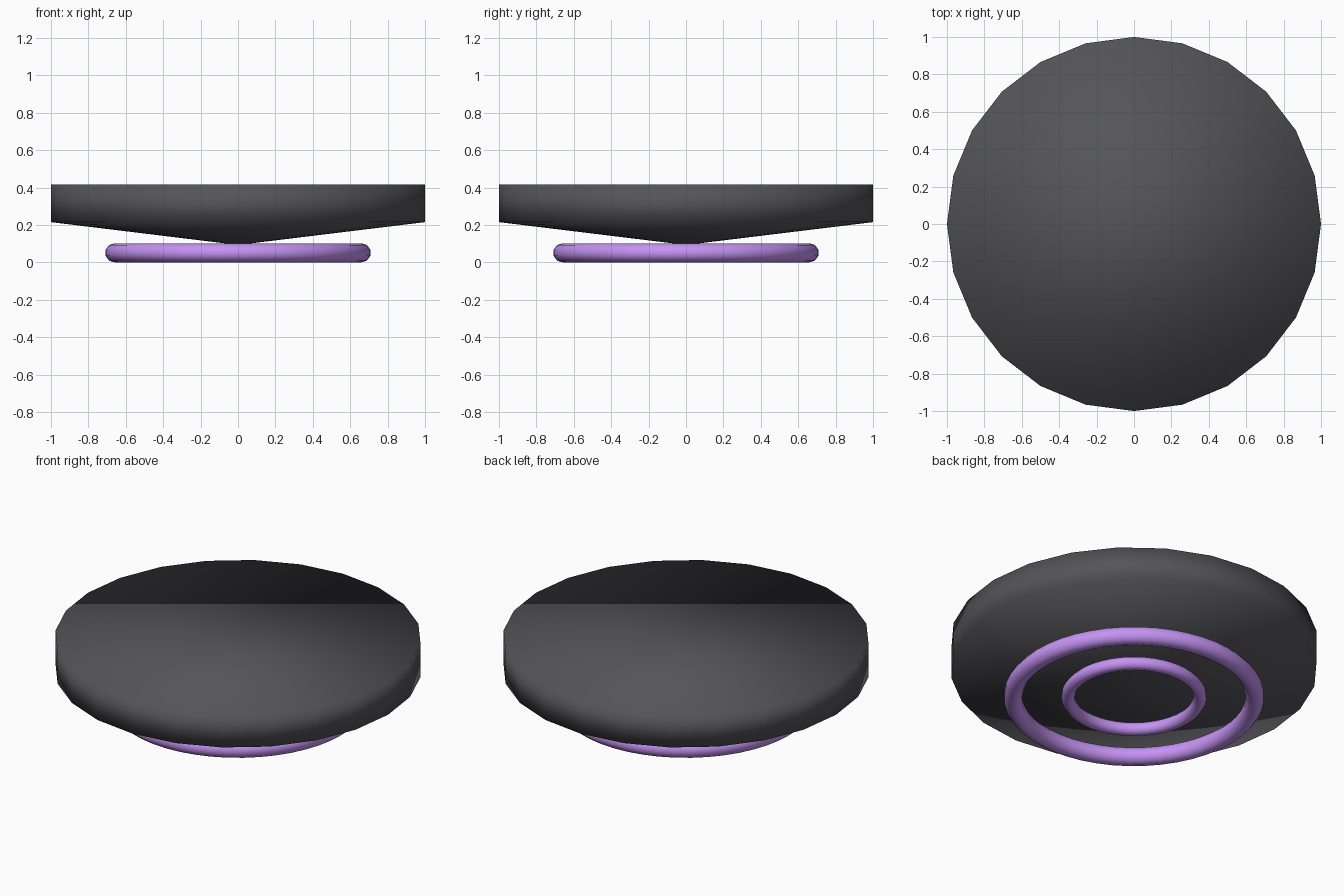
import bpy, bmesh, math

if "Cube" in bpy.data.objects:
    bpy.data.objects.remove(bpy.data.objects["Cube"])


def material(name, rgb):
    mat = bpy.data.materials.new(name)
    mat.diffuse_color = (*rgb, 1)
    mat.use_nodes = True
    mat.node_tree.nodes["Principled BSDF"].inputs["Base Color"].default_value = mat.diffuse_color
    return mat


def lathe(name, profile, sides, closed, mat):
    """Spin an (r, z) profile about the z axis, smooth shaded."""
    bm = bmesh.new()
    rings = []
    for r, z in profile:
        if r == 0:
            rings.append([bm.verts.new((0, 0, z))] * sides)
        else:
            rings.append([bm.verts.new((r * math.cos(2 * math.pi * i / sides),
                                        r * math.sin(2 * math.pi * i / sides), z))
                          for i in range(sides)])
    pairs = list(zip(rings, rings[1:] + rings[:1]))
    for a, b in pairs if closed else pairs[:-1]:
        for i in range(sides):
            j = (i + 1) % sides
            bm.faces.new(dict.fromkeys((a[i], a[j], b[j], b[i])))
    if not closed:
        bm.faces.new(rings[-1])  # flat lid
    bmesh.ops.recalc_face_normals(bm, faces=bm.faces)
    for f in bm.faces:
        f.smooth = True
    mesh = bpy.data.meshes.new(name)
    bm.to_mesh(mesh)
    bm.free()
    mesh.materials.append(mat)
    obj = bpy.data.objects.new(name, mesh)
    bpy.context.collection.objects.link(obj)
    return obj


def ring(name, major, minor, z, mat, n=10):
    section = [(major + minor * math.sin(2 * math.pi * k / n),
                z + minor * math.cos(2 * math.pi * k / n)) for k in range(n)]
    lathe(name, section, 48, True, mat)


dark = material("dark_grey", (0.09, 0.09, 0.1))
purple = material("purple", (0.56, 0.29, 0.9))

# Disc: shallow cone below, straight rim, flat top
lathe("disc_body", [(0, 0.093), (1, 0.215), (1, 0.415)], 24, False, dark)

# Two concentric rings underneath
ring("outer_ring", 0.66, 0.051, 0.051, purple)
ring("inner_ring", 0.36, 0.037, 0.051, purple)
